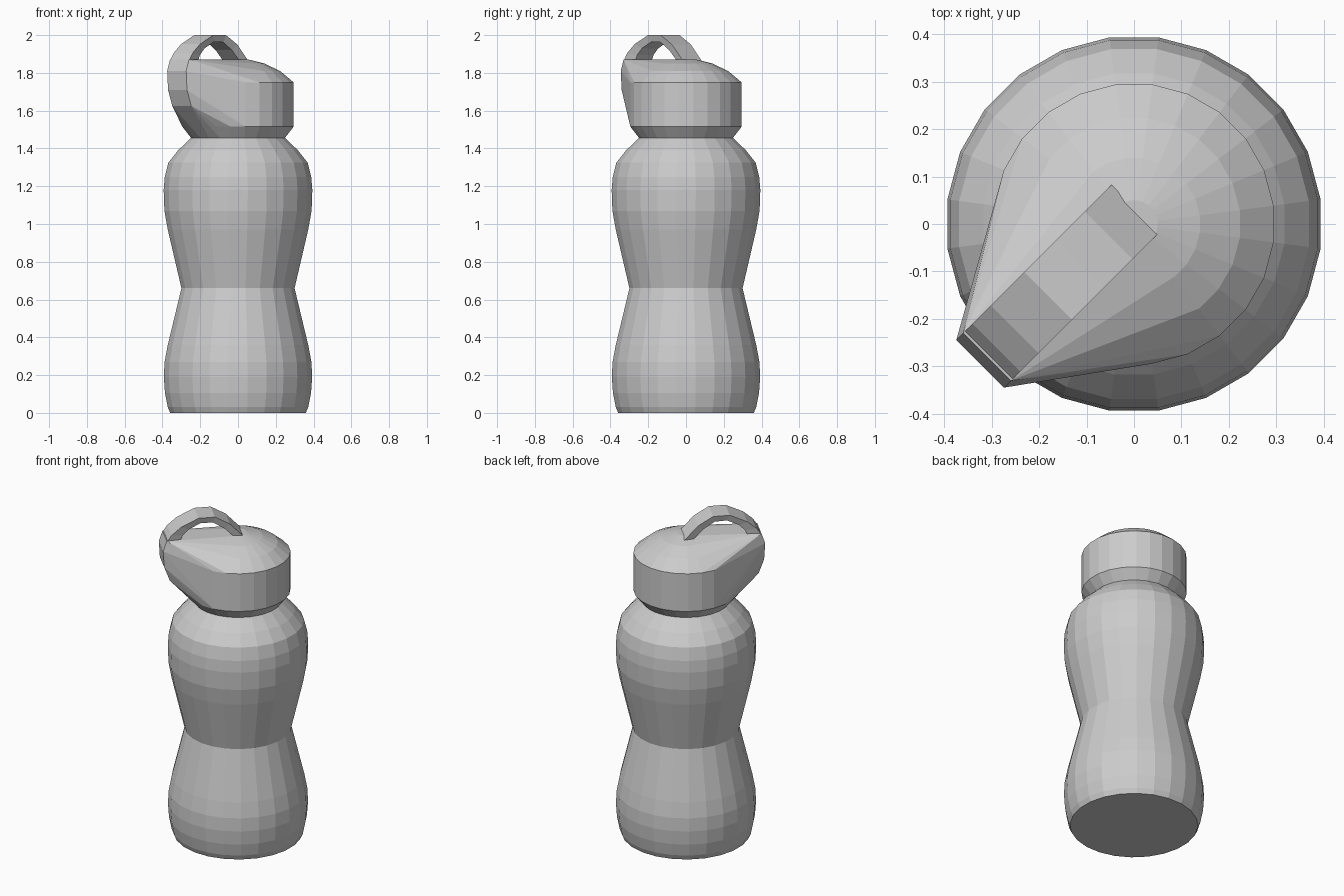
import bpy, bmesh, math
from mathutils import Vector

if "Cube" in bpy.data.objects:
    bpy.data.objects.remove(bpy.data.objects["Cube"])

SEG = 24
S = math.sqrt(0.5)


def finish(bm, name):
    bmesh.ops.recalc_face_normals(bm, faces=bm.faces[:])
    me = bpy.data.meshes.new(name)
    bm.to_mesh(me)
    bm.free()
    ob = bpy.data.objects.new(name, me)
    bpy.context.collection.objects.link(ob)
    return ob


def ring(r, z):
    return [Vector((r * math.cos(math.tau * (i + 0.5) / SEG),
                    r * math.sin(math.tau * (i + 0.5) / SEG), z)) for i in range(SEG)]


def spout(u, v, z):
    # u runs diagonally toward the spout (-x, -y), v runs across it
    return Vector((-S * (u + v), -S * (u - v), z))


def lathe(name, profile):
    bm = bmesh.new()
    rings = [[bm.verts.new(p) for p in ring(r, z)] for r, z in profile]
    for a, b in zip(rings, rings[1:]):
        for i in range(SEG):
            j = (i + 1) % SEG
            bm.faces.new((a[i], a[j], b[j], b[i]))
    bm.faces.new(rings[0])
    bm.faces.new(rings[-1])
    return finish(bm, name)


# Pinched bottle body
lathe("bottle_body", [
    (0.362, 0.0), (0.375, 0.03), (0.39, 0.105), (0.396, 0.19), (0.392, 0.27),
    (0.375, 0.36), (0.302, 0.66),
    (0.375, 0.97), (0.393, 1.07), (0.397, 1.18), (0.391, 1.25), (0.372, 1.325),
    (0.32, 1.39), (0.25, 1.457)])

# Domed lid pulled out into a spout: hull of rings and the tip profile
V0, V1 = -0.05, 0.092
bm = bmesh.new()
for r, z in [(0.25, 1.455), (0.297, 1.515), (0.297, 1.75), (0.225, 1.81),
             (0.14, 1.85), (0.05, 1.872)]:
    for p in ring(r, z):
        bm.verts.new(p)
for u, z in [(0.417, 1.872), (0.438, 1.81), (0.432, 1.71), (0.40, 1.625)]:
    for v in (V0, V1):
        bm.verts.new(spout(u, v, z))
res = bmesh.ops.convex_hull(bm, input=bm.verts[:])
junk = {g for g in res["geom_interior"] + res["geom_unused"]
        if isinstance(g, bmesh.types.BMVert)}
bmesh.ops.delete(bm, geom=list(junk), context='VERTS')
finish(bm, "lid_with_spout")

# Arched carry strap over the lid
outer = [(0.42, 1.86), (0.39, 1.905), (0.335, 1.952), (0.235, 2.0), (0.14, 2.0),
         (0.055, 1.95), (-0.025, 1.865)]
inner = [(0.34, 1.86), (0.325, 1.895), (0.29, 1.93), (0.22, 1.965), (0.15, 1.962),
         (0.085, 1.92), (0.03, 1.865)]
bm = bmesh.new()
sections = []
for (a, za), (b, zb) in zip(outer, inner):
    sections.append([bm.verts.new(spout(*p)) for p in
                     ((a, V0, za), (a, V1, za), (b, V1 - 0.01, zb), (b, V0 + 0.01, zb))])
for p, q in zip(sections, sections[1:]):
    for i in range(4):
        j = (i + 1) % 4
        bm.faces.new((p[i], p[j], q[j], q[i]))
bm.faces.new(sections[0])
bm.faces.new(sections[-1])
finish(bm, "carry_strap")
